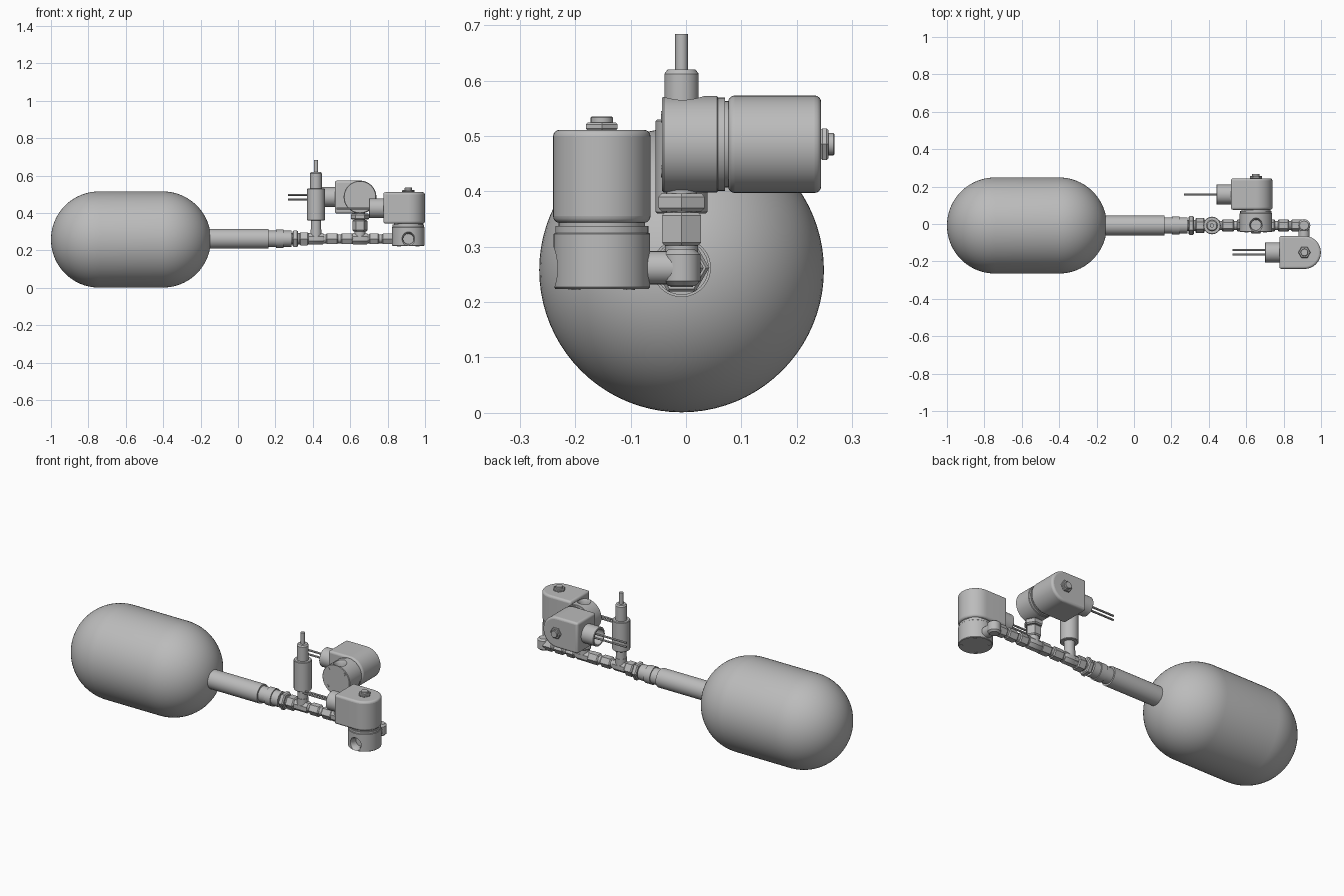
import bpy, bmesh, math
from mathutils import Matrix, Vector

cube = bpy.data.objects.get("Cube")
if cube:
    bpy.data.objects.remove(cube, do_unlink=True)

grey = bpy.data.materials.new("plain grey metal")
grey.use_nodes = True
COLOUR = (0.5, 0.5, 0.5, 1)
grey.diffuse_color = COLOUR
grey.node_tree.nodes["Principled BSDF"].inputs["Base Color"].default_value = COLOUR

PY, PZ = -0.008, 0.262          # centre line of the pipe run
made = []


def finish(name, bm, matrix):
    bmesh.ops.remove_doubles(bm, verts=bm.verts, dist=1e-5)
    bmesh.ops.recalc_face_normals(bm, faces=bm.faces)
    mesh = bpy.data.meshes.new(name)
    bm.to_mesh(mesh)
    bm.free()
    mesh.materials.append(grey)
    ob = bpy.data.objects.new(name, mesh)
    bpy.context.scene.collection.objects.link(ob)
    ob.matrix_world = matrix
    made.append(ob)
    return ob


def lathe(name, profile, origin, axis, sides=40, frame=Matrix(), turn=0.0):
    """Turn (distance, radius) pairs about an axis; ends are closed to the centre."""
    pts = [(profile[0][0], 0)] + list(profile) + [(profile[-1][0], 0)]
    bm = bmesh.new()
    verts = [bm.verts.new((r, 0, t)) for t, r in pts]
    edges = [bm.edges.new(pair) for pair in zip(verts, verts[1:])]
    bmesh.ops.spin(bm, geom=verts + edges, cent=(0, 0, 0), axis=(0, 0, 1),
                   angle=math.tau, steps=sides, use_duplicate=False)
    bmesh.ops.rotate(bm, verts=bm.verts, matrix=Matrix.Rotation(turn, 3, 'Z'))
    rot = Vector(axis).to_track_quat('Z', 'Y').to_matrix().to_4x4()
    return finish(name, bm, frame @ Matrix.Translation(origin) @ rot)


def rod(name, start, end, radius, origin, axis, sides=32, frame=Matrix()):
    return lathe(name, [(start, radius), (end, radius)], origin, axis, sides, frame)


def hex_nut(name, start, end, radius, origin, axis, frame=Matrix(), turn=0.0):
    c = min(0.006, (end - start) / 4)
    return lathe(name, [(start, radius - c), (start + c, radius), (end - c, radius),
                        (end, radius - c)], origin, axis, 6, frame, turn)


def cut(target, cutter):
    mod = target.modifiers.new("Port", 'BOOLEAN')
    mod.object, mod.solver = cutter, 'EXACT'
    bpy.context.view_layer.update()
    with bpy.context.temp_override(object=target, active_object=target):
        bpy.ops.object.modifier_apply(modifier=mod.name)
    made.remove(cutter)
    bpy.data.objects.remove(cutter, do_unlink=True)


def valve(prefix, frame):
    """Solenoid valve: body at the origin, coil above it, cable port towards -x."""
    up, side, o = (0, 0, 1), (-1, 0, 0), (0, 0, 0)
    body = lathe(prefix + "_body", [(0, .084), (.003, .087), (.099, .087), (.101, .085)],
                 o, up, 56, frame)
    cutter = lathe("port_cutter", [(.04, .028), (.07, .028), (.1, .046)],
                   (0, 0, .037), (0, -1, 0), 32, frame)
    cut(body, cutter)
    rod(prefix + "_flange", .1, .113, .084, o, up, 56, frame)
    rod(prefix + "_neck", .11, .122, .078, o, up, 48, frame)

    # coil housing: straight block with one round end
    bm = bmesh.new()
    arc = [(.088 * math.cos(a), .088 * math.sin(a))
           for a in (math.pi * (i / 24 - .5) for i in range(25))]
    ring = [bm.verts.new((x, y, .119)) for x, y in arc + [(-.134, .088), (-.134, -.088)]]
    face = bm.faces.new(ring)
    new = bmesh.ops.extrude_face_region(bm, geom=[face])["geom"]
    bmesh.ops.translate(bm, vec=(0, 0, .168), verts=[g for g in new if isinstance(g, bmesh.types.BMVert)])
    coil = finish(prefix + "_coil_housing", bm, frame)
    bevel = coil.modifiers.new("Rounded edges", 'BEVEL')
    bevel.width, bevel.segments, bevel.angle_limit = .012, 4, math.radians(40)

    hex_nut(prefix + "_top_nut", .286, .3, .033, o, up, frame)
    lathe(prefix + "_top_bolt", [(.298, .02), (.309, .02), (.311, .018)], o, up, 24, frame)

    # hollow cable port and its two wires
    lathe(prefix + "_cable_port", [(.125, .053), (.209, .053), (.211, .051),
                                   (.211, .043), (.15, .043)], (0, 0, .201), side, 40, frame)
    for i, y in enumerate((-.012, .012)):
        rod(f"{prefix}_wire_{i + 1}", .14, .384, .0055, (0, y, .201), side, 10, frame)

    # cover screws underneath
    for i in range(4):
        a = math.radians(48 + 90 * i)
        rod(f"{prefix}_screw_{i + 1}", -.002, .004, .008,
            (.07 * math.cos(a), .07 * math.sin(a), 0), up, 12, frame)


X, Z = (1, 0, 0), (0, 0, 1)
AXIS = (0, PY, PZ)

# pressure tank: capsule
R, left, right = .257, -.743, -.402
steps = [math.pi / 2 * i / 20 for i in range(20)]
dome = [(R * math.sin(a), R * math.cos(a)) for a in steps]
lathe("tank", [(left - t, r) for t, r in reversed(dome)] + [(right + t, r) for t, r in dome],
      (0, PY, .258), X, 80)

# outlet pipe and stepped coupling
rod("outlet_pipe", -.18, .162, .053, AXIS, X, 40)
lathe("coupling", [(.16, .044), (.203, .044), (.203, .049), (.243, .049), (.243, .043),
                   (.285, .043), (.285, .03), (.4, .03)], AXIS, X, 32)
hex_nut("coupling_nut", .292, .322, .05, AXIS, X)
hex_nut("coupling_nipple", .328, .378, .04, AXIS, X)

# pipe run with hexagonal nipples
rod("run_core", .38, .9, .024, AXIS, X, 24)
for i, (a, b) in enumerate(((.47, .535), (.55, .615), (.70, .755), (.77, .83))):
    hex_nut(f"run_nipple_{i + 1}", a, b, .033, AXIS, X)

# tees under the sensor and the upper valve
for name, x in (("sensor_tee", .417), ("valve_tee", .652)):
    lathe(name + "_run", [(x - .042, .028), (x - .036, .032), (x + .036, .032),
                          (x + .042, .028)], AXIS, X, 8, turn=math.pi / 8)
    rod(name + "_branch", 0, .05, .03, (x, PY, PZ), Z, 24)

# sensor standing on the first tee
S = (.417, PY, 0)
rod("sensor_stem", .29, .37, .028, S, Z, 24)
lathe("sensor_body", [(.36, .044), (.363, .047), (.527, .047), (.53, .044)], S, Z, 40)
lathe("sensor_cap", [(.52, .031), (.612, .031), (.62, .025)], S, Z, 32)
rod("sensor_cable", .61, .684, .0115, S, Z, 20)

# riser to the upper valve
V = (.652, PY, 0)
rod("riser_core", .29, .42, .028, V, Z, 24)
hex_nut("riser_nipple", .302, .362, .041, V, Z)
hex_nut("riser_nut", .364, .396, .048, V, Z)

# elbow to the end valve
hex_nut("elbow_inlet", .84, .9, .033, AXIS, X)
lathe("elbow_corner", [(-.033, .024), (-.024, .034), (.024, .034), (.033, .024)],
      (.909, PY, PZ), Z, 16)
rod("elbow_outlet", 0, .075, .03, (.909, PY, PZ), (0, -1, 0), 24)

valve("end_valve", Matrix.Translation((.911, -.152, .224)))
valve("upper_valve", Matrix.Translation((.652, -.043, .485)) @ Matrix.Rotation(-math.pi / 2, 4, 'X'))

# smooth shading with crisp edges
bpy.ops.object.select_all(action='DESELECT')
for ob in made:
    ob.select_set(True)
bpy.context.view_layer.objects.active = made[0]
bpy.ops.object.shade_smooth_by_angle(angle=math.radians(32))
